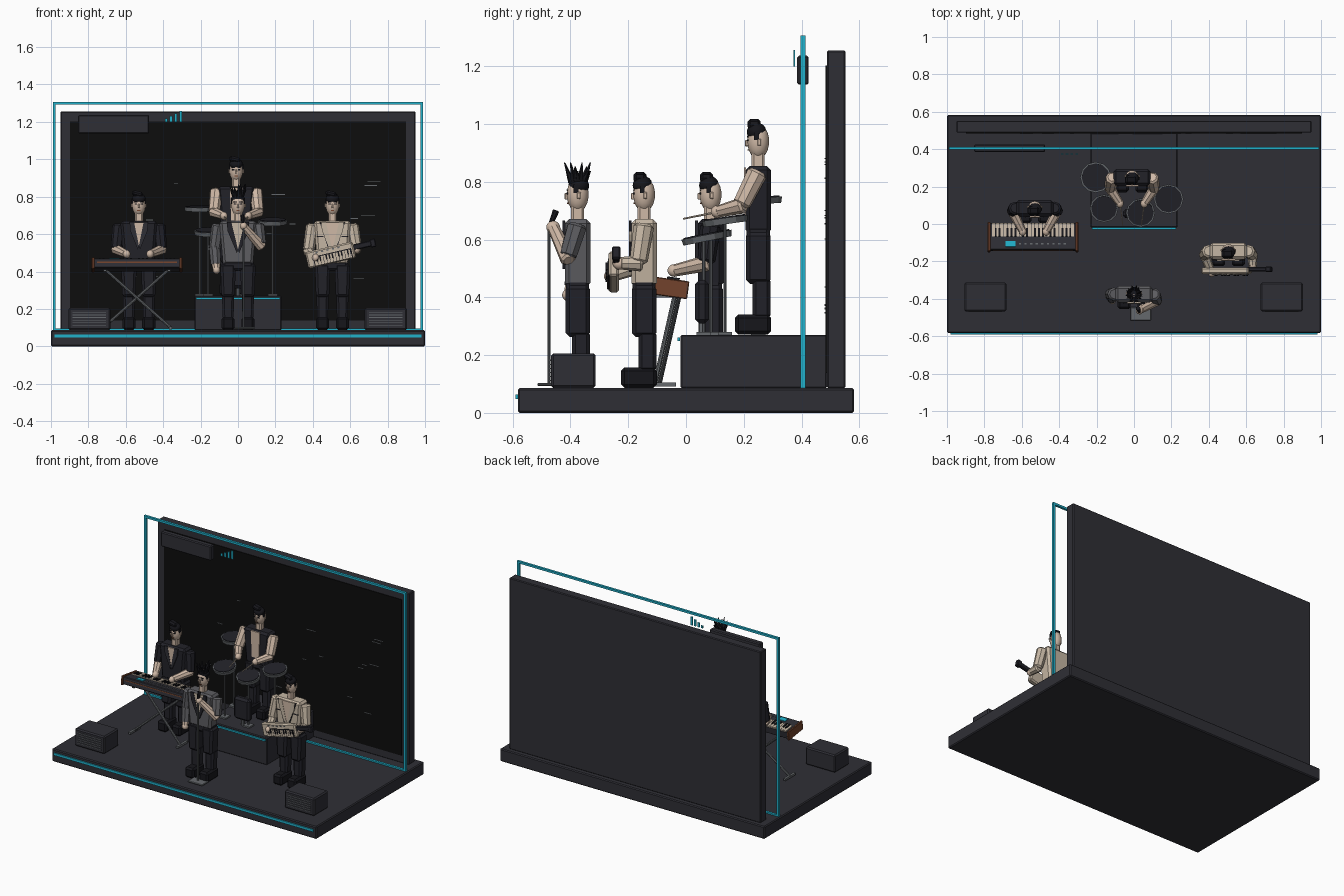
import bpy, bmesh, math, random
from mathutils import Matrix, Vector

cube = bpy.data.objects.get("Cube")
if cube:
    bpy.data.objects.remove(cube)
random.seed(4)

def material(name, r, g, b):
    m = bpy.data.materials.new(name)
    m.use_nodes = True
    m.diffuse_color = (r, g, b, 1)
    m.node_tree.nodes["Principled BSDF"].inputs["Base Color"].default_value = (r, g, b, 1)
    return m

CHARCOAL = material("charcoal", .028, .028, .036)
BLACK = material("screen black", .004, .004, .004)
CYAN = material("neon cyan", .015, .44, .6)
SKIN = material("skin", .62, .48, .38)
CREAM = material("cream", .56, .47, .37)
GREY = material("grey cloth", .11, .11, .12)
DARK = material("dark cloth", .016, .016, .022)
HAIR = material("hair black", .008, .008, .011)
WOOD = material("wood", .17, .055, .025)
METAL = material("steel", .13, .14, .15)
I = Matrix()

def finish(bm, name, mat, frame=I, smooth=False):
    bmesh.ops.transform(bm, matrix=frame, verts=bm.verts)
    bmesh.ops.recalc_face_normals(bm, faces=bm.faces)
    for f in bm.faces:
        f.smooth = smooth
    me = bpy.data.meshes.new(name)
    bm.to_mesh(me)
    bm.free()
    me.materials.append(mat)
    ob = bpy.data.objects.new(name, me)
    bpy.context.collection.objects.link(ob)
    return ob

def box(name, c, s, mat, frame=I, bevel=0, taper=1, rot=I):
    bm = bmesh.new()
    bmesh.ops.create_cube(bm, size=1)
    for v in bm.verts:
        k = taper if v.co.z < 0 else 1
        v.co = Vector((v.co.x * s[0] * k, v.co.y * s[1], v.co.z * s[2]))
    if bevel:
        bmesh.ops.bevel(bm, geom=bm.edges[:], offset=bevel, segments=1, affect='EDGES')
    return finish(bm, name, mat, frame @ Matrix.Translation(c) @ rot)

def limb(name, a, b, r1, r2, mat, frame=I, sides=8, bevel=0):
    a, b = Vector(a), Vector(b)
    bm = bmesh.new()
    bmesh.ops.create_cone(bm, cap_ends=True, segments=sides, radius1=r1, radius2=r2, depth=(b - a).length)
    if bevel:
        caps = {e for f in bm.faces if len(f.verts) > 4 for e in f.edges}
        bmesh.ops.bevel(bm, geom=list(caps), offset=bevel, segments=1, affect='EDGES')
    turn = (b - a).to_track_quat('Z', 'Y').to_matrix().to_4x4()
    return finish(bm, name, mat, frame @ Matrix.Translation((a + b) / 2) @ turn)

def ball(name, c, r, mat, frame=I, rot=I):
    bm = bmesh.new()
    bmesh.ops.create_uvsphere(bm, u_segments=14, v_segments=9, radius=1)
    return finish(bm, name, mat, frame @ Matrix.Translation(c) @ rot @ Matrix.Diagonal((*r, 1)), True)

def plate(name, pts, y, mat, frame=I, thick=.008):
    # flat outline in x and z, pushed towards the front
    bm = bmesh.new()
    f = bm.faces.new([bm.verts.new((x, y, z)) for x, z in pts])
    ext = bmesh.ops.extrude_face_region(bm, geom=[f])
    bmesh.ops.translate(bm, vec=(0, -thick, 0), verts=[v for v in ext["geom"] if isinstance(v, bmesh.types.BMVert)])
    return finish(bm, name, mat, frame)

def turn(deg, axis):
    return Matrix.Rotation(math.radians(deg), 4, axis)

# Stage, wall and screen
box("stage_floor", (0, 0, .043), (2, 1.165, .086), CHARCOAL, bevel=.006)
box("back_wall", (0, .52, .67), (1.9, .064, 1.17), CHARCOAL, bevel=.005)
box("screen", (0, .486, .67), (1.795, .006, 1.065), BLACK)
for i in range(16):
    box("screen_streak", (random.uniform(-.85, .85), .482, random.uniform(.3, 1)),
        (random.uniform(.02, .08), .004, .004), METAL)
box("stage_neon_strip", (0, -.585, .056), (1.96, .01, .016), CYAN)
box("drum_riser", (0, .234, .178), (.465, .507, .185), CHARCOAL, bevel=.005)
box("riser_neon_strip", (0, -.025, .255), (.45, .01, .011), CYAN)

# Neon frame and hanging sign
for s in (-1, 1):
    box("neon_post", (s * .982, .405, .696), (.015, .016, 1.22), CYAN)
box("neon_top", (0, .405, 1.3), (1.98, .016, .014), CYAN)
box("neon_bottom", (0, .405, .09), (1.98, .016, .012), CYAN)
box("hanging_sign", (-.665, .405, 1.187), (.38, .04, .1), CHARCOAL, bevel=.006)
for i in range(4):
    h = .018 + .013 * i
    box("level_bar", (-.384 + i * .026, .375, 1.2 + h / 2), (.014, .006, h), CYAN)

# Floor monitors with grilles
for x in (-.795, .79):
    box("floor_monitor", (x, -.39, .146), (.225, .155, .12), CHARCOAL, bevel=.008)
    for i in range(6):
        box("monitor_grille", (x, -.469, .112 + i * .014), (.18, .005, .004), METAL)

def person(name, pos, coat, upper, fore, elbows, hands):
    """Standing musician; elbows and hands are listed right then left."""
    F = Matrix.Translation(pos)
    n = name + "_"
    for s in (-1, 1):
        x = s * .053
        box(n + "shoe", (x, -.018, .034), (.07, .125, .07), HAIR, F, .012)
        box(n + "shin", (x, .012, .125), (.065, .062, .14), DARK, F, .012, .9)
        box(n + "thigh", (x, 0, .265), (.083, .085, .18), DARK, F, .014, .85)
        box(n + "eye", (s * .015, -.036, .672), (.012, .006, .006), HAIR, F)
        box(n + "brow", (s * .015, -.036, .684), (.018, .006, .004), HAIR, F)
        box(n + "ear", (s * .037, .004, .665), (.009, .014, .024), SKIN, F, .003)
        box(n + "sideburn", (s * .035, -.006, .688), (.007, .016, .03), HAIR, F)
    box(n + "hips", (0, 0, .345), (.165, .08, .06), DARK, F, .012)
    box(n + "torso", (0, 0, .465), (.2, .088, .235), coat, F, .014, .8)
    box(n + "neck", (0, 0, .605), (.042, .045, .06), SKIN, F, .008)
    ball(n + "head", (0, 0, .668), (.037, .038, .06), SKIN, F)
    box(n + "nose", (0, -.039, .662), (.009, .012, .022), SKIN, F, .002, 1.3)
    box(n + "mouth", (0, -.034, .638), (.018, .005, .004), WOOD, F)
    for s, e, h in zip((-1, 1), elbows, hands):
        e, h = Vector(e), Vector(h)
        limb(n + "upper_arm", (s * .105, 0, .565), e, .036, .031, upper, F, 8, .01)
        limb(n + "forearm", e + (e - h).normalized() * .015, h, .029, .021, fore, F, 8, .008)
        ball(n + "hand", h, (.02, .024, .022), SKIN, F)
    return F

def quiff(n, F):
    ball(n + "_hair", (0, -.006, .702), (.036, .034, .03), HAIR, F, turn(14, 'X'))
    box(n + "_quiff", (-.008, -.014, .727), (.06, .045, .03), HAIR, F, .01, 1, turn(14, 'Y'))

def jacket(n, F, lapel, shirt, depth=.43, wide=.036):
    plate(n + "_shirt", [(-wide, .575), (0, depth), (wide, .575)], -.043, shirt, F)
    for s in (-1, 1):
        plate(n + "_lapel", [(s * wide, .578), (s * (wide + .024), .578), (s * (wide + .02), .53),
                             (s * .006, depth - .02), (0, depth)], -.044, lapel, F, .009)

# Singer with spiky hair and microphone stand
F = person("singer", (0, -.375, .088), GREY, GREY, SKIN,
           [(-.125, 0, .43), (.122, -.035, .45)], [(-.115, -.03, .32), (.03, -.085, .555)])
limb("singer_right_sleeve", (-.125, 0, .44), (-.118, -.02, .35), .032, .029, GREY, F)
jacket("singer", F, DARK, CREAM)
ball("singer_hair", (0, .004, .698), (.038, .036, .03), HAIR, F)
for i in range(14):
    a = i * 2.4
    d = Vector((math.cos(a) * .8, math.sin(a) * .8, 1.3 + .5 * (i % 3)))
    p = Vector((math.cos(a) * .02, math.sin(a) * .022, .71))
    limb("singer_hair_spike", p, p + d * .03, .013, .002, HAIR, F, 5)
limb("mic_stand", (.03, -.475, .1), (.03, -.475, .65), .005, .005, METAL)
limb("mic", (.03, -.472, .645), (.022, -.45, .7), .008, .012, HAIR)
box("mic_base", (.035, -.48, .098), (.11, .07, .01), METAL, bevel=.003)

# Guitarist in a pale jacket
F = person("keytar_player", (.505, -.145, .088), CREAM, CREAM, CREAM,
           [(-.128, -.02, .42), (.128, -.02, .43)], [(-.09, -.115, .385), (.13, -.085, .43)])
quiff("keytar_player", F)
jacket("keytar_player", F, CREAM, SKIN)
for s in (-1, 1):
    plate("jacket_edge", [(s * .064, .578), (s * .069, .578), (s * .012, .4), (s * .007, .4)], -.044, DARK, F)
    box("jacket_pocket", (s * .065, -.044, .5), (.035, .006, .005), DARK, F)

# Keytar hung at a slant
K = Matrix.Translation((.495, -.25, .488)) @ turn(-13, 'Y')
box("keytar_body", (0, 0, 0), (.26, .035, .09), CREAM, K, .008)
box("keytar_neck", (.175, .008, .012), (.13, .024, .032), DARK, K, .005)
box("keytar_head", (.235, .008, .012), (.03, .03, .045), DARK, K, .005)
box("keytar_key_bed", (.01, -.018, -.014), (.21, .006, .052), HAIR, K)
for i in range(12):
    x = -.083 + i * .0168
    box("keytar_white_key", (x, -.021, -.016), (.0145, .006, .046), CREAM, K)
    if i % 7 not in (2, 6):
        box("keytar_black_key", (x + .0084, -.025, -.005), (.008, .006, .026), HAIR, K)
for i in range(5):
    box("keytar_button", (-.07 + i * .03, -.018, .03), (.012, .005, .008), METAL, K)

# Keyboard player
F = person("keyboardist", (-.53, .085, .088), DARK, DARK, SKIN,
           [(-.12, -.015, .43), (.12, -.015, .43)], [(-.065, -.125, .405), (.06, -.125, .405)])
quiff("keyboardist", F)
jacket("keyboardist", F, CHARCOAL, SKIN, .45, .026)

# Synthesizer, keys towards its player
S = Matrix.Translation((-.54, -.07, .435)) @ turn(-8, 'X')
box("synth_case", (0, 0, 0), (.46, .145, .05), CHARCOAL, S, .004)
for s in (-1, 1):
    box("synth_wood_end", (s * .235, 0, 0), (.014, .157, .062), WOOD, S, .003)
for i in range(21):
    x = -.21 + i * .021
    box("synth_white_key", (x, .036, .027), (.0185, .072, .009), CREAM, S)
    if i % 7 not in (2, 6) and i < 20:
        box("synth_black_key", (x + .0105, .022, .034), (.01, .044, .008), HAIR, S)
box("synth_display", (-.12, -.04, .027), (.052, .032, .006), CYAN, S)
for i in range(9):
    box("synth_button", (-.07 + i * .03, -.04, .027), (.012, .008, .006), METAL, S)
box("synth_back_line", (0, -.0735, .004), (.43, .004, .006), WOOD, S)
for s in (-1, 1):
    y = -.07 - s * .008
    limb("synth_stand_leg", (-.54 - s * .17, y + .04, .41), (-.54 + s * .18, y - .03, .1), .008, .008, METAL)
    box("synth_stand_foot", (-.54 + s * .18, -.09, .098), (.016, .11, .014), METAL)
    box("synth_stand_rest", (-.54 + s * .17, -.065, .405), (.016, .11, .01), METAL)

# Drummer in an open vest with bare arms
F = person("drummer", (-.01, .25, .272), DARK, SKIN, SKIN,
           [(-.118, -.06, .445), (.118, -.06, .445)], [(-.065, -.14, .425), (.065, -.14, .425)])
quiff("drummer", F)
plate("drummer_chest", [(-.034, .578), (-.026, .4), (.026, .4), (.034, .578)], -.042, SKIN, F)
for s in (-1, 1):
    limb("drumstick", (s * .068, -.11, .43), (s * .05, -.26, .4), .004, .003, CREAM, F, 6)

# Electronic drum pads: x, y, height, radius, tilt
pads = [(-.205, .25, .735, .083, 3), (.185, .135, .665, .08, 8),
        (-.16, .085, .61, .076, 11), (.035, .062, .605, .078, 11)]
for x, y, z, r, tilt in pads:
    P = Matrix.Translation((x, y, z)) @ turn(tilt, 'X')
    limb("drum_pad_rim", (0, 0, -.012), (0, 0, .01), r * .95, r, METAL, P, 12)
    limb("drum_pad_skin", (0, 0, .009), (0, 0, .014), r * .9, r * .9, DARK, P, 12)
    limb("drum_pad_post", (x, y, .27), (x, y, z - .01), .006, .006, METAL)
    box("drum_pad_foot", (x, y, .275), (.05, .05, .01), METAL)
box("kick_pad", (0, .055, .385), (.12, .048, .15), DARK, bevel=.014)
limb("kick_post", (0, .055, .27), (0, .055, .33), .012, .012, METAL)
